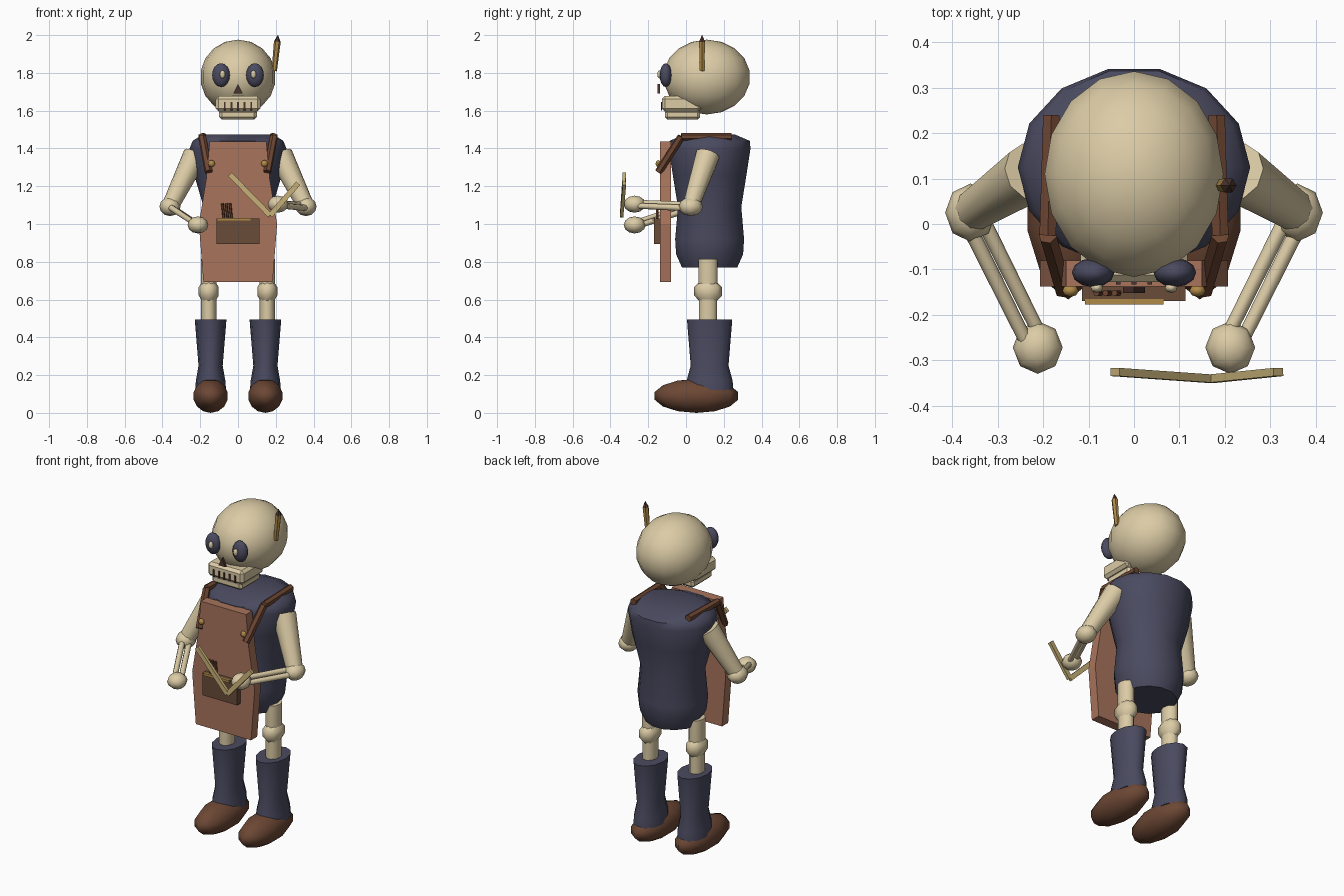
import bpy, bmesh, math
from mathutils import Vector, Matrix

if "Cube" in bpy.data.objects:
    bpy.data.objects.remove(bpy.data.objects["Cube"])


def material(name, hex_code):
    rgb = [int(hex_code[i:i + 2], 16) / 255 for i in (0, 2, 4)]
    col = [c / 12.92 if c < 0.04 else ((c + 0.055) / 1.055) ** 2.4 for c in rgb] + [1]
    m = bpy.data.materials.new(name)
    m.use_nodes = True
    m.diffuse_color = col
    m.node_tree.nodes["Principled BSDF"].inputs["Base Color"].default_value = col
    return m


BONE = material("bone", "dccca6")
NAVY = material("navy_cloth", "4a4a60")
APRON = material("apron_leather", "a8745c")
STRAP = material("strap_leather", "6e4632")
SHOE = material("shoe_leather", "6c4734")
POCKET = material("pocket_leather", "6a4c3a")
GOLD = material("brass_yellow", "b08a48")
WOOD = material("pale_wood", "c4ae76")
DARK = material("dark_brown", "4c342c")


def finish(name, bm, mat, smooth=True):
    bmesh.ops.recalc_face_normals(bm, faces=bm.faces)
    me = bpy.data.meshes.new(name)
    bm.to_mesh(me)
    bm.free()
    me.materials.append(mat)
    ob = bpy.data.objects.new(name, me)
    bpy.context.collection.objects.link(ob)
    if smooth:
        bpy.ops.object.select_all(action="DESELECT")
        ob.select_set(True)
        bpy.context.view_layer.objects.active = ob
        bpy.ops.object.shade_smooth_by_angle(angle=math.radians(52))
    return ob


def ball(name, loc, size, mat, seg=10, rings=7):
    bm = bmesh.new()
    bmesh.ops.create_uvsphere(bm, u_segments=seg, v_segments=rings, radius=1,
                              matrix=Matrix.Translation(loc) @ Matrix.Diagonal((*size, 1)))
    return finish(name, bm, mat)


def rod(name, a, b, r1, r2, mat, seg=8):
    a, b = Vector(a), Vector(b)
    d = b - a
    bm = bmesh.new()
    bmesh.ops.create_cone(bm, cap_ends=True, segments=seg, radius1=r1, radius2=r2, depth=d.length,
                          matrix=Matrix.Translation((a + b) / 2) @ d.to_track_quat("Z", "Y").to_matrix().to_4x4())
    return finish(name, bm, mat, seg > 6)


def box(name, lo, hi, mat, bevel=0):
    lo, hi = Vector(lo), Vector(hi)
    bm = bmesh.new()
    bmesh.ops.create_cube(bm, size=1, matrix=Matrix.Translation((lo + hi) / 2)
                          @ Matrix.Diagonal((*(hi - lo), 1)))
    if bevel:
        bmesh.ops.bevel(bm, geom=bm.edges[:], offset=bevel, segments=1, affect="EDGES")
    return finish(name, bm, mat, False)


def lathe(name, x, y, rings, mat, seg=12):
    """Stack of elliptical rings given as (z, x radius, y radius)."""
    bm = bmesh.new()
    loops = []
    for z, rx, ry in rings:
        loops.append([bm.verts.new((x + rx * math.cos(t), y + ry * math.sin(t), z))
                      for t in (2 * math.pi * i / seg for i in range(seg))])
    for lo, hi in zip(loops, loops[1:]):
        for i in range(seg):
            j = (i + 1) % seg
            bm.faces.new((lo[i], lo[j], hi[j], hi[i]))
    bm.faces.new(loops[0])
    bm.faces.new(loops[-1])
    return finish(name, bm, mat)


def plate(name, outline, y0, y1, mat):
    """Outline in x, z pushed from y0 to y1."""
    bm = bmesh.new()
    face = bm.faces.new([bm.verts.new((x, y0, z)) for x, z in outline])
    ext = bmesh.ops.extrude_face_region(bm, geom=[face])["geom"]
    bmesh.ops.translate(bm, vec=(0, y1 - y0, 0),
                        verts=[v for v in ext if isinstance(v, bmesh.types.BMVert)])
    return finish(name, bm, mat, False)


def beam(name, a, b, width, depth, mat):
    """Flat bar between two points, its wide side facing the front."""
    a, b = Vector(a), Vector(b)
    along = (b - a).normalized()
    side = along.cross(Vector((0, 1, 0))).normalized()
    rot = Matrix((along, side, along.cross(side))).transposed().to_4x4()
    bm = bmesh.new()
    bmesh.ops.create_cube(bm, size=1, matrix=Matrix.Translation((a + b) / 2) @ rot
                          @ Matrix.Diagonal(((b - a).length, width, depth, 1)))
    return finish(name, bm, mat, False)


# Head: skull, jaw, nose, teeth gaps
ball("skull", (0, 0.11, 1.778), (0.2, 0.23, 0.198), BONE, 16, 9)
box("upper_jaw", (-0.118, -0.128, 1.595), (0.118, 0.08, 1.678), BONE, 0.016)
box("lower_jaw", (-0.1, -0.112, 1.552), (0.1, 0.075, 1.605), BONE, 0.014)
plate("nose", [(-0.024, 1.692), (0.024, 1.692), (0, 1.742)], -0.152, -0.138, DARK)
for i in range(-2, 3):
    x = i * 0.035
    box("tooth_gap", (x - 0.005, -0.133, 1.602), (x + 0.005, -0.126, 1.645), DARK)

# Pencil tucked beside the head
rod("pencil", (0.192, 0.085, 1.81), (0.208, 0.085, 1.965), 0.014, 0.018, GOLD, 6)
rod("pencil_tip", (0.208, 0.085, 1.965), (0.211, 0.085, 2.0), 0.018, 0.001, DARK, 6)

# Torso
lathe("torso", 0, 0.125, [(0.77, 0.155, 0.15), (0.84, 0.187, 0.182), (0.92, 0.197, 0.187),
                          (1.09, 0.182, 0.172), (1.26, 0.232, 0.2), (1.4, 0.256, 0.222),
                          (1.44, 0.24, 0.218), (1.475, 0.185, 0.135)], NAVY, 14)

# Apron with pocket, ruler edge and sticks
half = [(0.15, 1.437), (0.168, 1.24), (0.207, 1.0), (0.183, 0.692)]
plate("apron", half + [(-x, z) for x, z in reversed(half)], -0.138, -0.08, APRON)
box("pocket", (-0.115, -0.17, 0.895), (0.113, -0.138, 1.03), POCKET)
box("pocket_trim", (-0.108, -0.177, 1.018), (0.065, -0.165, 1.033), GOLD)
for i in range(3):
    x = -0.075 + i * 0.02
    rod("pocket_stick", (x + 0.004, -0.152, 1.0), (x - 0.008, -0.152, 1.11), 0.007, 0.007, STRAP, 6)

# Paired parts
for side, s in (("left", 1), ("right", -1)):
    ball(side + "_eye", (s * 0.09, -0.107, 1.788), (0.047, 0.032, 0.063), NAVY, 12, 8)
    ball(side + "_pupil", (s * 0.082, -0.14, 1.792), (0.014, 0.012, 0.022), BONE, 8, 6)

    # Shoulder strap and button
    bend = (s * 0.19, -0.025, 1.462)
    rod(side + "_strap_front", (s * 0.155, -0.145, 1.275), bend, 0.021, 0.021, STRAP, 6)
    rod(side + "_strap_top", bend, (s * 0.182, 0.24, 1.462), 0.021, 0.021, STRAP, 6)
    ball(side + "_button", (s * 0.14, -0.147, 1.32), (0.018, 0.014, 0.018), GOLD, 8, 6)

    # Arm with two forearm bones
    elbow = Vector((s * 0.36, 0.025, 1.092))
    hand = Vector((s * 0.212, -0.272, 1.105 if s > 0 else 0.995))
    rod(side + "_upper_arm", (s * 0.225, 0.115, 1.365), elbow, 0.066, 0.045, BONE, 10)
    ball(side + "_elbow", elbow, (0.056, 0.064, 0.05), BONE, 8, 6)
    across = (hand - elbow).cross(Vector((0, 0, 1))).normalized() * 0.017
    across.z = 0.008
    for k in (-1, 1):
        rod(side + "_forearm_bone", elbow + k * across, hand + k * across, 0.017, 0.015, BONE)
    ball(side + "_hand", hand, (0.055, 0.058, 0.045), BONE, 8, 6)

    # Leg, boot and shoe
    lathe(side + "_leg", s * 0.155, 0.117, [(0.4, 0.04, 0.05), (0.62, 0.04, 0.05),
                                            (0.7, 0.042, 0.053), (0.815, 0.042, 0.053)], BONE, 10)
    lathe(side + "_knee", s * 0.155, 0.117, [(0.59, 0.035, 0.045), (0.622, 0.053, 0.074),
                                             (0.665, 0.053, 0.074), (0.695, 0.035, 0.045)], BONE, 8)
    lathe(side + "_boot", s * 0.145, 0.125, [(0.12, 0.082, 0.125), (0.17, 0.078, 0.122),
                                             (0.25, 0.064, 0.1), (0.495, 0.084, 0.12)], NAVY, 12)
    ball(side + "_shoe", (s * 0.145, 0.055, 0.09), (0.097, 0.227, 0.09), SHOE, 10, 7)

# Carpenter square held by the left hand
corner = (0.17, -0.341, 1.045)
beam("square_long_arm", (-0.042, -0.326, 1.262), corner, 0.028, 0.018, WOOD)
beam("square_short_arm", corner, (0.318, -0.326, 1.215), 0.028, 0.018, WOOD)
